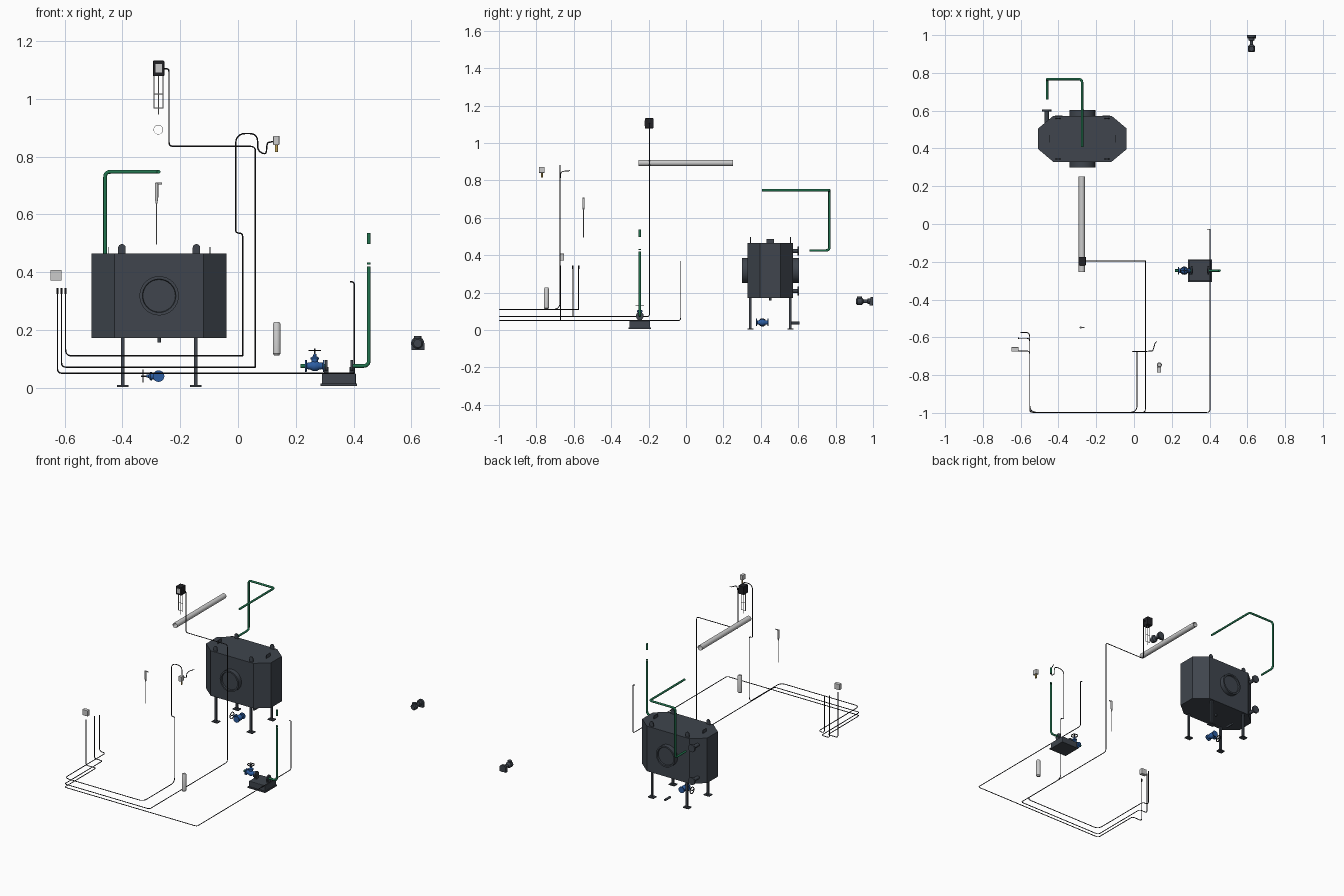
import bpy, bmesh, math
from mathutils import Vector

if "Cube" in bpy.data.objects:
    bpy.data.objects.remove(bpy.data.objects["Cube"])

def mat(name, c):
    m = bpy.data.materials.new(name)
    m.diffuse_color = (*c, 1)
    m.use_nodes = True
    m.node_tree.nodes["Principled BSDF"].inputs["Base Color"].default_value = m.diffuse_color
    return m

DARK = mat("dark_steel", (0.05, 0.06, 0.075))
BLACK = mat("black", (0.015, 0.015, 0.018))
GREEN = mat("green_pipe", (0.015, 0.17, 0.075))
BLUE = mat("blue_valve", (0.025, 0.11, 0.36))
BRASS = mat("brass", (0.55, 0.38, 0.1))

def finish(name, bm, m=None, smooth=False):
    bmesh.ops.recalc_face_normals(bm, faces=bm.faces)
    me = bpy.data.meshes.new(name)
    bm.to_mesh(me)
    bm.free()
    o = bpy.data.objects.new(name, me)
    bpy.context.collection.objects.link(o)
    if m:
        me.materials.append(m)
    if smooth:
        bpy.ops.object.select_all(action='DESELECT')
        o.select_set(True)
        bpy.context.view_layer.objects.active = o
        bpy.ops.object.shade_smooth_by_angle(angle=math.radians(35))
    return o

def box(name, x, y, z, m=None, bevel=0):
    """Box from (min, max) ranges."""
    bm = bmesh.new()
    bmesh.ops.create_cube(bm, size=1)
    for v in bm.verts:
        v.co = Vector([(a + b) / 2 + c * (b - a) for (a, b), c in zip((x, y, z), v.co)])
    if bevel:
        bmesh.ops.bevel(bm, geom=bm.edges[:], offset=bevel, segments=2, affect='EDGES', profile=0.5)
    return finish(name, bm, m)

def lathe(name, profile, origin, axis, m=None, n=24, closed=False):
    """Spin (radius, height) profile about an axis; ends at non-zero radius get caps."""
    q = Vector(axis).to_track_quat('Z', 'Y')
    bm = bmesh.new()
    rings = [[bm.verts.new(Vector(origin) + q @ Vector((r * math.cos(t), r * math.sin(t), h)))
              for t in (2 * math.pi * i / n for i in range(n))] for r, h in profile]
    pairs = list(zip(rings, rings[1:] + rings[:1]))
    for a, b in pairs if closed else pairs[:-1]:
        for i in range(n):
            bm.faces.new((a[i], a[i - 1], b[i - 1], b[i]))
    if not closed:
        bm.faces.new(rings[0])
        bm.faces.new(rings[-1])
    return finish(name, bm, m, True)

def rod(name, a, b, r, m=None, n=16):
    d = Vector(b) - Vector(a)
    return lathe(name, [(r, 0), (r, d.length)], a, d, m, n)

def pipe(name, pts, r, bend, m=None, res=4):
    """Tube along a path with rounded corners."""
    P = [Vector(p) for p in pts]
    path = [P[0]]
    for a, b, c in zip(P, P[1:], P[2:]):
        k = min(bend, (a - b).length * .49, (c - b).length * .49)
        s, e = b + (a - b).normalized() * k, b + (c - b).normalized() * k
        path += [s.lerp(b, t).lerp(b.lerp(e, t), t) for t in (0, .2, .4, .6, .8, 1)]
    path.append(P[-1])
    cu = bpy.data.curves.new(name, 'CURVE')
    cu.dimensions = '3D'
    sp = cu.splines.new('POLY')
    sp.points.add(len(path) - 1)
    for q, p in zip(sp.points, path):
        q.co = (*p, 1)
    cu.bevel_depth, cu.bevel_resolution, cu.use_fill_caps = r, res, True
    o = bpy.data.objects.new(name, cu)
    bpy.context.collection.objects.link(o)
    if m:
        cu.materials.append(m)
    bpy.ops.object.select_all(action='DESELECT')
    o.select_set(True)
    bpy.context.view_layer.objects.active = o
    bpy.ops.object.convert(target='MESH')
    bpy.ops.object.shade_smooth_by_angle(angle=math.radians(40))

def valve(name, c, stem, run):
    """Flanged globe valve with a stem and spoked handwheel."""
    c, s, u = Vector(c), Vector(stem), Vector(run)
    lathe(name + "_body", [(.02, -.034), (.02, -.028), (.011, -.027), (.012, -.016), (.018, -.006),
                           (.018, .006), (.012, .016), (.011, .027), (.02, .028), (.02, .034)], c, u, BLUE)
    lathe(name + "_bonnet", [(.011, 0), (.011, .022), (.015, .022), (.015, .028), (.006, .034), (.005, .042)], c, s, BLUE)
    rod(name + "_stem", c + s * .04, c + s * .06, .0025, DARK, 8)
    lathe(name + "_wheel", [(.022, .052), (.022, .056), (.018, .056), (.018, .052)], c, s, BLACK, 24, True)
    w = c + s * .054
    for d in (u, u.cross(s)):
        rod(name + "_spoke", w - d * .02, w + d * .02, .0015, BLACK, 6)

# Tank shell: octagonal plan
TX, TY = -.273, .451
bm = bmesh.new()
plan = [(.234, .055), (.154, .122), (-.154, .122), (-.234, .055),
        (-.234, -.055), (-.154, -.122), (.154, -.122), (.234, -.055)]
f = bm.faces.new([bm.verts.new((TX + x, TY + y, .172)) for x, y in plan])
top = bmesh.ops.extrude_face_region(bm, geom=[f])
bmesh.ops.translate(bm, vec=(0, 0, .293), verts=[v for v in top['geom'] if isinstance(v, bmesh.types.BMVert)])
finish("tank_shell", bm, DARK)

# Manholes, legs, feet and lifting lugs
for s in (-1, 1):
    lathe("manhole", [(.068, 0), (.068, .152), (.058, .152), (.056, .143)], (TX, TY, .318), (0, s, 0), DARK, 32)
    box("top_lug", (TX + s * .176 - .0015, TX + s * .176 + .0015), (TY - .02, TY + .02), (.46, .487), DARK)
    for t in (-1, 1):
        x, y = TX + s * .126, TY + t * .107
        box("tank_leg", (x - .006, x + .006), (y - .006, y + .006), (.008, .18), DARK)
        box("leg_foot", (x - .02, x + .02), (y - .016, y + .016), (.003, .009), DARK)
        lx = TX + s * .129
        box("lifting_lug", (lx - .013, lx + .013), (y - .003, y + .003), (.46, .484), DARK)
        rod("lug_eye", (lx, y - .003, .484), (lx, y + .003, .484), .013, DARK)

# Rear nozzles and bottom drain
for z in (.423, .209):
    lathe("rear_nozzle", [(.011, 0), (.011, .08), (.024, .08), (.024, .09)], (-.462, .515, z), (0, 1, 0), DARK)
rod("drain_nozzle", (TX, TY, .175), (TX, TY, .157), .006, DARK)
rod("drain_pipe", (TX, .553, .037), (TX, .607, .037), .007, DARK)
valve("drain_valve", (-.275, .408, .04), (-1, 0, 0), (0, 1, 0))

# Tank feed pipe
pipe("feed_pipe", [(-.46, .66, .425), (-.46, .767, .425), (-.46, .767, .747),
                   (-.275, .767, .747), (-.275, .407, .747)], .0065, .018, GREEN)

# Open horizontal tube
lathe("open_tube", [(.0165, -.253), (.0165, .253), (.0152, .253), (.0152, -.253)],
      (-.276, -.002, .893), (0, 1, 0), None, 32, True)

# Transmitter head with its hanging bracket
box("transmitter_head", (-.294, -.255), (-.22, -.174), (1.078, 1.132), BLACK, .003)
box("transmitter_screen", (-.285, -.263), (-.2225, -.217), (1.091, 1.12))
for x, z in ((-.291, .967), (-.275, .945), (-.26, .967)):
    rod("bracket_bar", (x, -.197, z), (x, -.197, 1.08), .0018, None, 8)
for z in (.968, 1.017):
    rod("bracket_cross_bar", (-.292, -.197, z), (-.259, -.197, z), .0015, None, 8)

# Three cables sharing the floor run
R = .0024
pipe("sensor_cable", [(-.597, -.574, .343), (-.597, -.574, .11), (-.552, -.574, .11), (-.552, -.997, .11),
     (.016, -.997, .11), (.016, -.674, .11), (.016, -.674, .535), (-.008, -.674, .535), (-.008, -.674, .88),
     (.068, -.674, .88), (.068, -.674, .82), (.098, -.672, .805), (.1, -.67, .848), (.112, -.63, .85), (.12, -.622, .852)],
     R, .036, BLACK, 2)
pipe("transmitter_cable", [(-.611, -.605, .343), (-.611, -.605, .071), (-.552, -.605, .071), (-.552, -.997, .071),
     (.06, -.997, .071), (.06, -.195, .071), (.06, -.195, .835), (-.239, -.195, .835), (-.239, -.195, 1.104),
     (-.258, -.195, 1.104)], R, .016, BLACK, 2)
pipe("pump_cable", [(-.625, -.672, .343), (-.625, -.672, .05), (-.552, -.672, .05), (-.552, -.997, .05),
     (.402, -.997, .05), (.402, -.028, .05), (.402, -.028, .365), (.388, -.028, .367)], R, .016, BLACK, 2)
for x, y in ((-.597, -.574), (-.611, -.605), (-.625, -.672)):
    rod("cable_plug", (x, y, .325), (x, y, .345), .0035, BLACK, 10)

# Junction box, level sensor and filter
box("junction_box", (-.649, -.611), (-.676, -.652), (.371, .408), None, .002)
box("sensor_head", (.122, .143), (-.787, -.757), (.84, .872), None, .002)
rod("sensor_probe", (.133, -.77, .84), (.133, -.77, .815), .005, BRASS)
lathe("filter_body", [(.009, 0), (.0135, .006), (.0135, .108), (.009, .115)], (.134, -.746, .112), (0, 0, 1))

# Hanging probe
lathe("probe_body", [(.003, 0), (.006, .02), (.006, .07)], (-.282, -.548, .638), (0, 0, 1))
rod("probe_arm", (-.286, -.548, .706), (-.263, -.548, .706), .0035)
rod("probe_wire", (-.282, -.548, .495), (-.282, -.548, .64), .0014, None, 8)

# Pump base with flanges
PY = -.247
box("pump_base_plate", (.285, .412), (-.308, -.188), (.006, .014), DARK)
box("pump_body", (.29, .408), (-.302, -.192), (.012, .05), DARK, .003)
for x in (.305, .394):
    rod("pump_flange", (x - .004, PY, .075), (x + .004, PY, .075), .021, DARK)
    box("flange_post", (x - .008, x + .008), (PY - .012, PY + .012), (.045, .072), DARK)

# Pump valve and green pipes
valve("pump_valve", (.266, PY, .075), (0, 0, 1), (1, 0, 0))
rod("inlet_pipe", (.217, PY, .075), (.303, PY, .075), .0075, GREEN)
pipe("outlet_pipe", [(.394, PY, .075), (.453, PY, .075), (.453, PY, .42)], .0065, .02, GREEN)
for a, b in ((.427, .433), (.497, .536)):
    rod("outlet_pipe_piece", (.453, PY, a), (.453, PY, b), .0065, GREEN)

# Detached blower motor at the rear
lathe("motor_head", [(.014, 0), (.019, .006), (.019, .03), (.009, .04), (.009, .06), (.015, .062),
                     (.015, .076), (.023, .077), (.023, .09)], (.622, .91, .153), (0, 1, 0), DARK)
rod("motor_cap", (.622, .927, .15), (.622, .927, .178), .013, DARK)
box("motor_bracket", (.6, .645), (.982, .997), (.13, .155), DARK)
